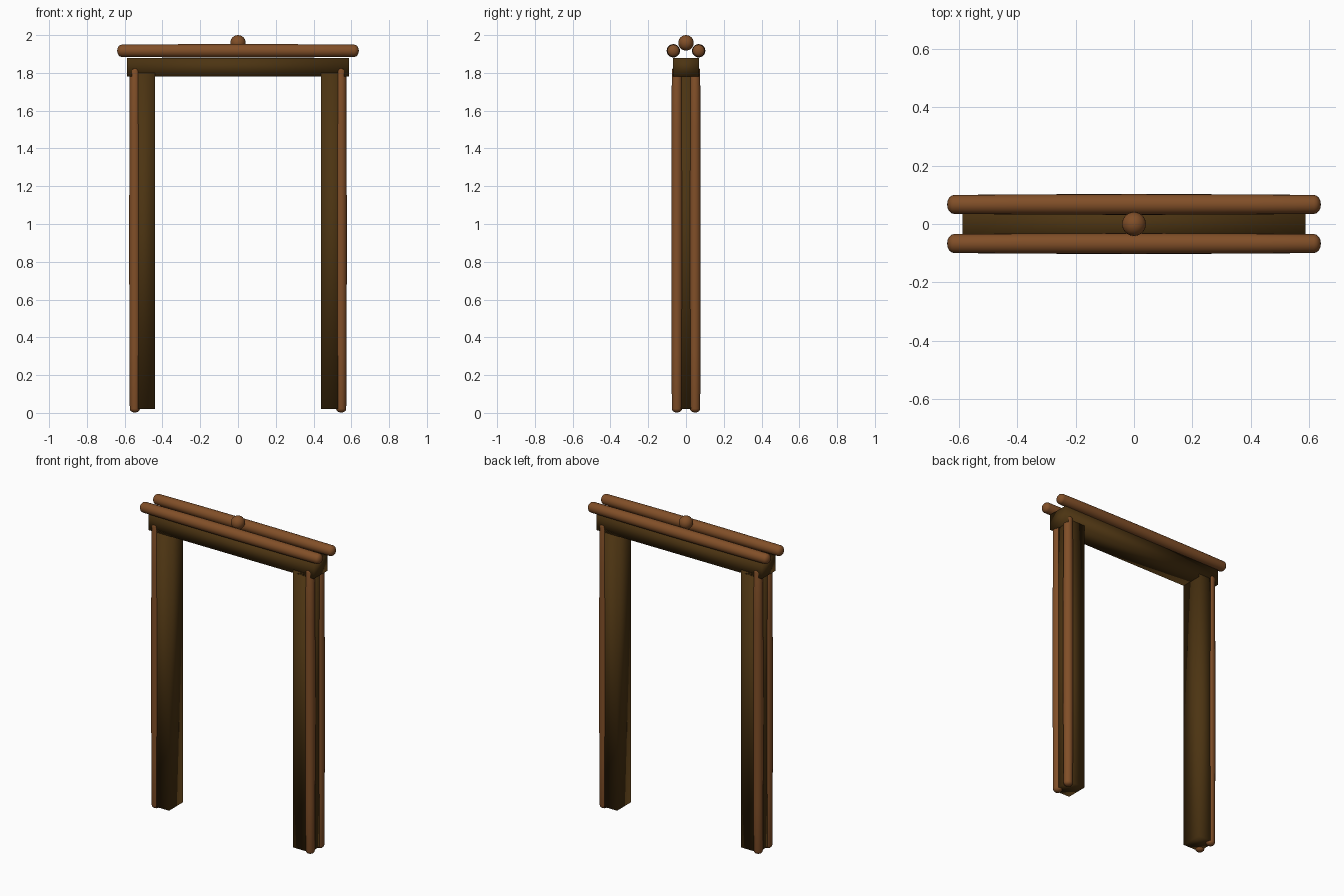
import bpy, bmesh, math
from mathutils import Matrix, Vector

if "Cube" in bpy.data.objects:
    bpy.data.objects.remove(bpy.data.objects["Cube"])


def material(name, rgb):
    m = bpy.data.materials.new(name)
    m.diffuse_color = (*rgb, 1.0)
    m.use_nodes = True
    m.node_tree.nodes["Principled BSDF"].inputs["Base Color"].default_value = m.diffuse_color
    return m


LOG = material("warm brown wood", (0.22, 0.078, 0.021))
DARK = material("dark brown wood", (0.072, 0.034, 0.006))


def finish(name, bm, mat):
    bmesh.ops.recalc_face_normals(bm, faces=bm.faces)
    for f in bm.faces:
        f.smooth = True
    me = bpy.data.meshes.new(name)
    bm.to_mesh(me)
    bm.free()
    me.materials.append(mat)
    ob = bpy.data.objects.new(name, me)
    bpy.context.collection.objects.link(ob)
    return ob


def box(name, lo, hi):
    """Softly shaded timber block."""
    bm = bmesh.new()
    lo, hi = Vector(lo), Vector(hi)
    size = hi - lo
    bmesh.ops.create_cube(bm, size=1, matrix=Matrix.Translation((lo + hi) / 2)
                          @ Matrix.Diagonal((*size, 1)))
    return finish(name, bm, DARK)


def log(name, centre, length, r_end, r_mid, cap, axis):
    """Round log with domed ends, slightly thicker in the middle."""
    half = length / 2
    body = half - cap
    prof = []
    for i in range(5):                                   # lower dome
        a = math.pi / 2 * i / 4
        prof.append((r_end * math.sin(a), -half + cap * (1 - math.cos(a))))
    for i in range(1, 6):                                # swelling body
        t = -1 + i / 3
        prof.append((r_end + (r_mid - r_end) * (1 - t * t), body * t))
    prof += [(r, -z) for r, z in reversed(prof[:5])]     # upper dome
    bm = bmesh.new()
    verts = [bm.verts.new((r, 0, z)) for r, z in prof]
    edges = [bm.edges.new(p) for p in zip(verts, verts[1:])]
    bmesh.ops.spin(bm, geom=verts + edges, cent=(0, 0, 0), axis=(0, 0, 1),
                   angle=2 * math.pi, steps=20)
    bmesh.ops.remove_doubles(bm, verts=bm.verts, dist=1e-5)
    if axis == 'X':
        bm.transform(Matrix.Rotation(math.pi / 2, 4, 'Y'))
    bm.transform(Matrix.Translation(centre))
    return finish(name, bm, LOG)


# Square posts with a pair of half-sunk logs on the outer corners
for side, s in (("left", -1), ("right", 1)):
    box(f"{side}_post", (s * 0.5 - 0.06, -0.07, 0.02), (s * 0.5 + 0.06, 0.07, 1.8))
    for face, f in (("front", -1), ("back", 1)):
        log(f"{side}_{face}_post_log", (s * 0.546, f * 0.048, 0.917), 1.83,
            0.027, 0.030, 0.02, 'Z')

# Lintel beam across the posts
box("lintel_beam", (-0.587, -0.07, 1.78), (0.587, 0.07, 1.88))

# Two logs lying along the beam
for face, f in (("front", -1), ("back", 1)):
    log(f"{face}_roof_log", (0, f * 0.067, 1.917), 1.28, 0.0325, 0.0355, 0.024, 'X')

# Round knob at the centre of the top
bm = bmesh.new()
bmesh.ops.create_uvsphere(bm, u_segments=24, v_segments=14, radius=0.041,
                          matrix=Matrix.Translation((0, 0, 1.959)))
finish("top_knob", bm, LOG)
